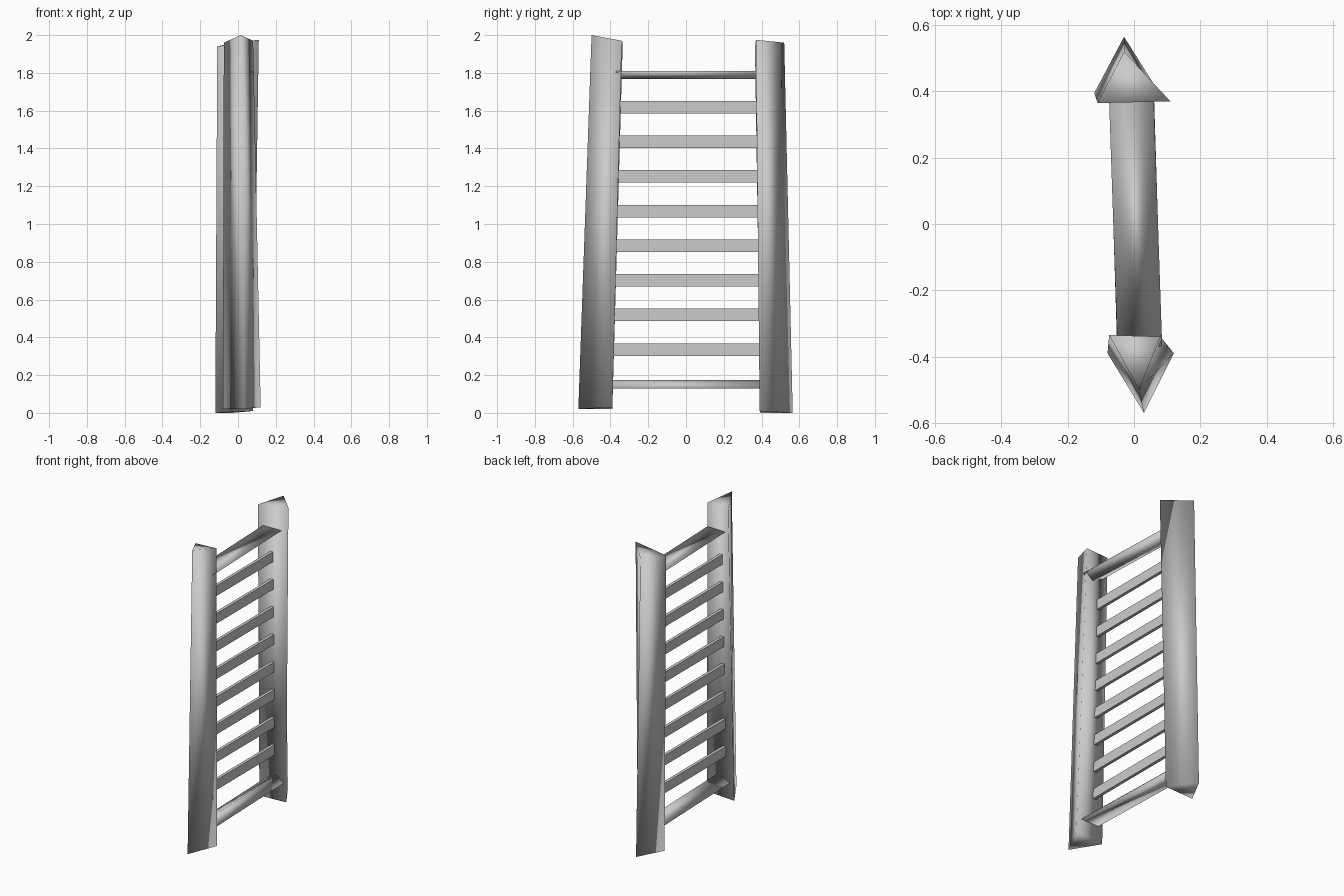
import bpy
import bmesh
from mathutils import Vector

cube = bpy.data.objects.get("Cube")
if cube:
    bpy.data.objects.remove(cube, do_unlink=True)

# One plain grey for the whole ladder
grey = bpy.data.materials.new("plain_grey")
grey.use_nodes = True
colour = (0.6, 0.6, 0.6, 1)
grey.diffuse_color = colour
grey.node_tree.nodes["Principled BSDF"].inputs["Base Color"].default_value = colour


def loft(name, start, end, smooth):
    """Closed solid between two matching end profiles."""
    bm = bmesh.new()
    a = [bm.verts.new(Vector(p)) for p in start]
    b = [bm.verts.new(Vector(p)) for p in end]
    n = len(a)
    bm.faces.new(a)
    bm.faces.new(b)
    for i in range(n):
        j = (i + 1) % n
        bm.faces.new((a[i], a[j], b[j], b[i]))
    bmesh.ops.recalc_face_normals(bm, faces=bm.faces)
    for f in bm.faces:
        f.smooth = smooth
    mesh = bpy.data.meshes.new(name)
    bm.to_mesh(mesh)
    bm.free()
    mesh.materials.append(grey)
    obj = bpy.data.objects.new(name, mesh)
    bpy.context.collection.objects.link(obj)
    return obj


# Leaning, slightly twisted three-sided posts
loft("front_post",
     [(-0.08, -0.39, 0.02), (0.12, -0.39, 0.03), (0.03, -0.57, 0.02)],
     [(-0.075, -0.335, 1.96), (0.08, -0.34, 1.97), (0.015, -0.5, 2.0)], True)
loft("back_post",
     [(-0.12, 0.395, 0), (0.08, 0.39, 0.01), (-0.03, 0.565, 0)],
     [(-0.11, 0.365, 1.94), (0.11, 0.37, 1.975), (-0.03, 0.52, 1.96)], True)


# Three-sided crossbars: the top one points down, the bottom one up
def crossbar(name, flat_z, ridge_z, reach):
    ends = []
    for y, shift in ((-reach, 0.015), (reach, -0.01)):
        ends.append([(-0.065 + shift, y, flat_z), (0.07 + shift, y, flat_z),
                     (0.02 + shift, y, ridge_z)])
    loft(name, ends[0], ends[1], True)


crossbar("top_crossbar", 1.81, 1.768, 0.37)
crossbar("bottom_crossbar", 0.13, 0.175, 0.4)

# Thin upright slats as rungs
for i in range(8):
    z = 0.335 + i * 0.1834
    ends = [[(x, y, z + dz) for x, dz in
             ((-0.024, -0.033), (-0.004, -0.033), (-0.004, 0.033), (-0.024, 0.033))]
            for y in (-0.39, 0.39)]
    loft(f"rung_{i + 1}", ends[0], ends[1], False)
